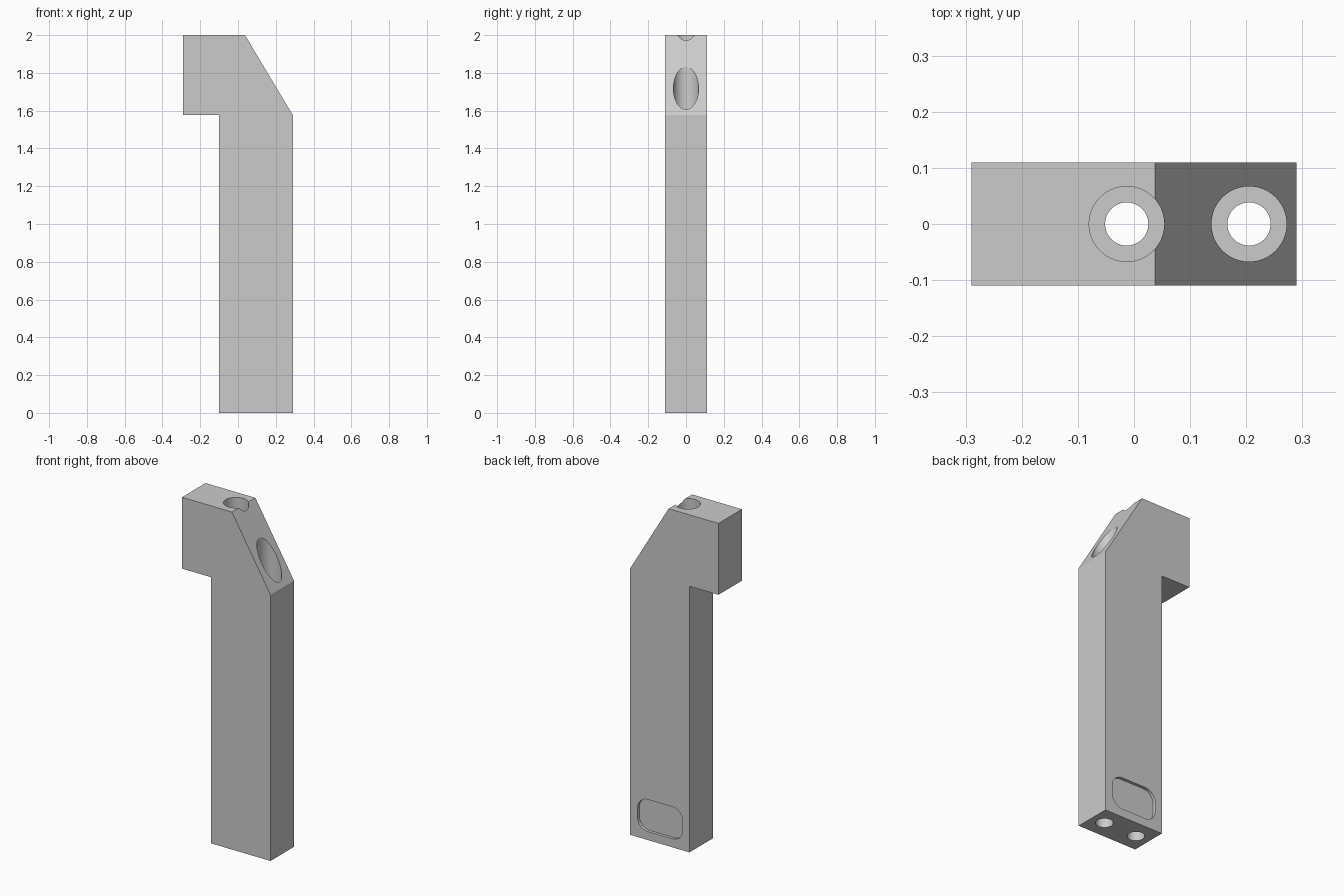
import bpy, bmesh, math
from mathutils import Vector

cube = bpy.data.objects.get("Cube")
if cube:
    bpy.data.objects.remove(cube, do_unlink=True)

grey = bpy.data.materials.new("light grey")
grey.use_nodes = True
colour = (0.6, 0.6, 0.6, 1)
grey.diffuse_color = colour
grey.node_tree.nodes["Principled BSDF"].inputs["Base Color"].default_value = colour


def prism(name, outline, y0, y1):
    """Extrude an x-z outline from y0 to y1."""
    bm = bmesh.new()
    face = bm.faces.new([bm.verts.new((x, y0, z)) for x, z in outline])
    new = bmesh.ops.extrude_face_region(bm, geom=[face])["geom"]
    verts = [v for v in new if isinstance(v, bmesh.types.BMVert)]
    bmesh.ops.translate(bm, verts=verts, vec=Vector((0, y1 - y0, 0)))
    bmesh.ops.recalc_face_normals(bm, faces=bm.faces)
    mesh = bpy.data.meshes.new(name)
    bm.to_mesh(mesh)
    bm.free()
    mesh.materials.append(grey)
    obj = bpy.data.objects.new(name, mesh)
    bpy.context.collection.objects.link(obj)
    return obj


def drill(name, x, radius, z0, z1):
    """Upright cylinder used as a cutter."""
    bpy.ops.mesh.primitive_cylinder_add(vertices=64, radius=radius, depth=z1 - z0,
                                        location=(x, 0, (z0 + z1) / 2))
    obj = bpy.context.object
    obj.name = name
    obj.data.materials.append(grey)
    return obj


def rounded_rectangle(cx, cz, width, height, r, steps=12):
    points = []
    for corner, (sx, sz) in enumerate([(1, 1), (-1, 1), (-1, -1), (1, -1)]):
        for i in range(steps + 1):
            a = math.pi / 2 * (corner + i / steps)
            points.append((cx + sx * (width / 2 - r) + r * math.cos(a),
                           cz + sz * (height / 2 - r) + r * math.sin(a)))
    return points


# Hooked body with a sloped shoulder
half_depth = 0.11
body = prism("hooked_body", [(-0.1, 0), (0.29, 0), (0.29, 1.577), (0.037, 2),
                             (-0.29, 2), (-0.29, 1.577), (-0.1, 1.577)],
             -half_depth, half_depth)

# Stepped screw holes: wide from the top, narrow through, widened at the foot
cutters = []
for side, x in (("right", -0.013), ("left", 0.205)):
    cutters += [drill(side + "_through_hole", x, 0.0385, -0.1, 2.1),
                drill(side + "_counterbore", x, 0.067, 0.3, 2.15),
                drill(side + "_foot_hole", x, 0.047, -0.15, 0.12)]

# Shallow label recess on the back
cutters.append(prism("back_recess", rounded_rectangle(0.093, 0.145, 0.297, 0.19, 0.07),
                     half_depth - 0.018, half_depth + 0.05))

for cutter in cutters:
    cutter.hide_render = True
    mod = body.modifiers.new(cutter.name, "BOOLEAN")
    mod.operation = "DIFFERENCE"
    mod.solver = "EXACT"
    mod.object = cutter

# Apply the cuts, then remove the cutters
bpy.ops.object.select_all(action="DESELECT")
body.select_set(True)
bpy.context.view_layer.objects.active = body
for mod in list(body.modifiers):
    bpy.ops.object.modifier_apply(modifier=mod.name)
for cutter in cutters:
    bpy.data.objects.remove(cutter, do_unlink=True)

bpy.ops.object.shade_smooth_by_angle(angle=math.radians(30))
